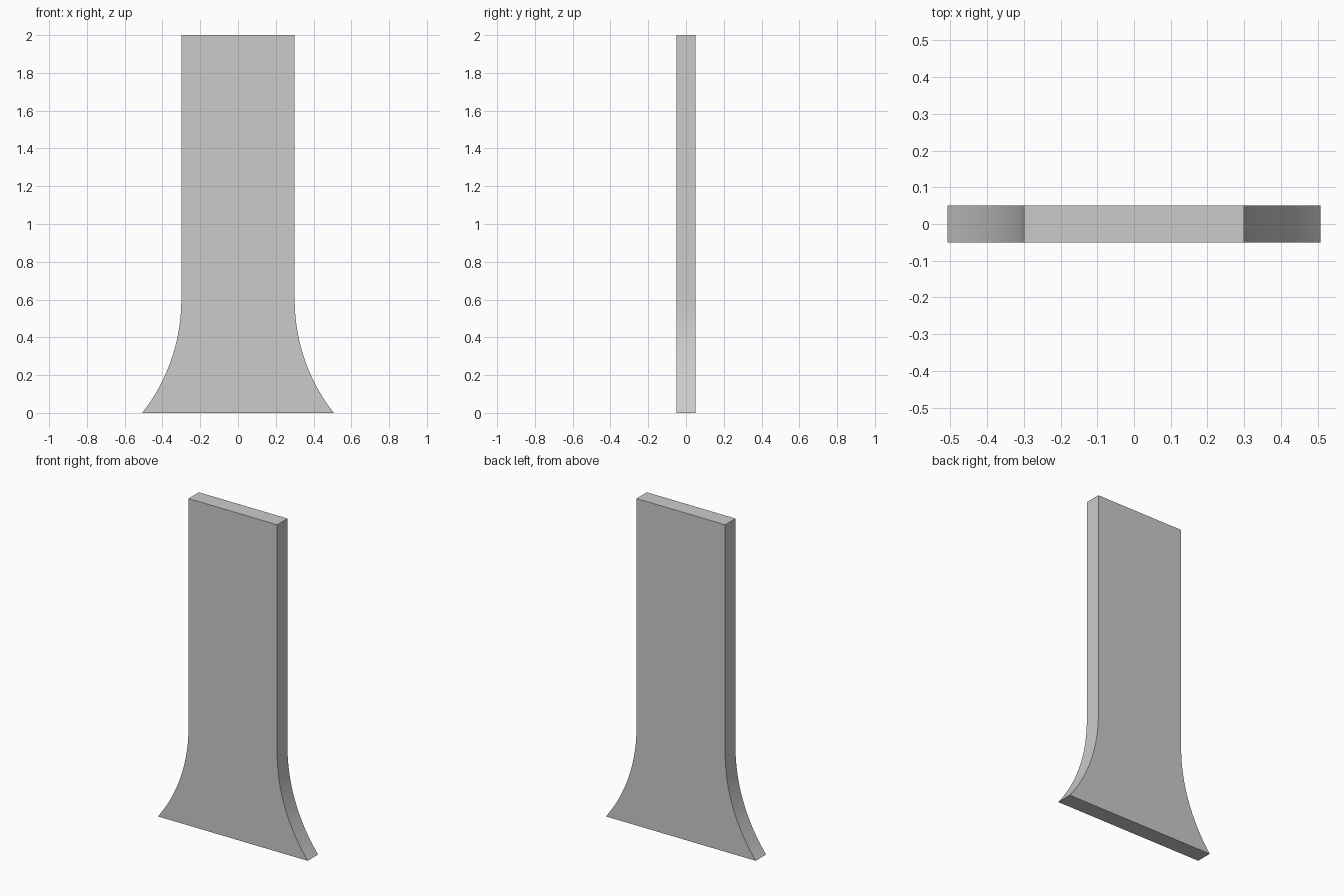
import bpy, bmesh, math

if "Cube" in bpy.data.objects:
    bpy.data.objects.remove(bpy.data.objects["Cube"])

HALF_W, FOOT_W, FLARE_H, HEIGHT, DEPTH = 0.30, 0.507, 0.60, 2.0, 0.10
STEPS = 24

# Circular flare, tangent to the straight upper edge
flare = FOOT_W - HALF_W
radius = (FLARE_H ** 2 + flare ** 2) / (2 * flare)
sweep = math.asin(FLARE_H / radius)
right = []
for i in range(STEPS + 1):
    a = sweep * (1 - i / STEPS)
    right.append((HALF_W + radius * (1 - math.cos(a)), FLARE_H - radius * math.sin(a)))
right.append((HALF_W, HEIGHT))
outline = right + [(-x, z) for x, z in reversed(right)]

# Extrude the outline through the panel thickness
bm = bmesh.new()
face = bm.faces.new([bm.verts.new((x, -DEPTH / 2, z)) for x, z in outline])
ext = bmesh.ops.extrude_face_region(bm, geom=[face], use_keep_orig=True)
moved = [g for g in ext["geom"] if isinstance(g, bmesh.types.BMVert)]
bmesh.ops.translate(bm, verts=moved, vec=(0, DEPTH, 0))
bmesh.ops.recalc_face_normals(bm, faces=bm.faces)

mesh = bpy.data.meshes.new("flared_panel")
bm.to_mesh(mesh)
bm.free()
panel = bpy.data.objects.new("flared_panel", mesh)
bpy.context.collection.objects.link(panel)

# Smooth flare, crisp panel edges
bpy.context.view_layer.objects.active = panel
panel.select_set(True)
bpy.ops.object.shade_smooth_by_angle(angle=math.radians(30))
